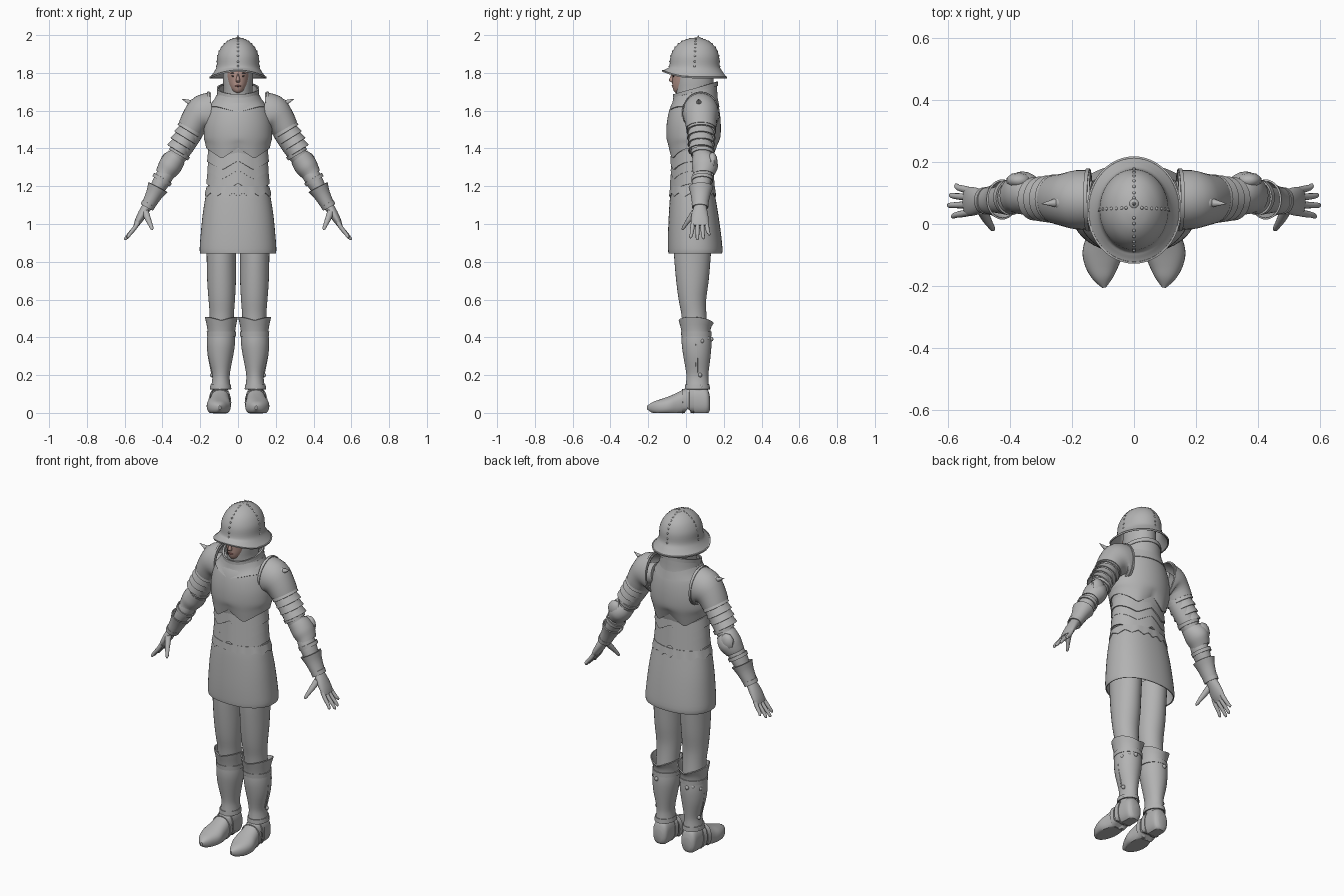
import bpy, bmesh, math
from mathutils import Vector, Matrix

def material(name, rgb):
    m = bpy.data.materials.new(name)
    m.diffuse_color = (*rgb, 1)
    return m

STEEL = material("steel grey", (0.45, 0.45, 0.45))
SKIN = material("skin", (0.45, 0.29, 0.25))
LIP = material("lip red", (0.32, 0.13, 0.12))
DARK = material("eye dark", (0.06, 0.045, 0.04))

def finish(name, bm, mat, thick=0, mirror=False, angle=40):
    """Turn a bmesh into a finished, smooth-by-angle object."""
    bmesh.ops.recalc_face_normals(bm, faces=bm.faces)
    me = bpy.data.meshes.new(name)
    bm.to_mesh(me)
    bm.free()
    me.materials.append(mat)
    ob = bpy.data.objects.new(name, me)
    bpy.context.collection.objects.link(ob)
    bpy.ops.object.select_all(action='DESELECT')
    ob.select_set(True)
    bpy.context.view_layer.objects.active = ob
    if thick:
        s = ob.modifiers.new("thickness", 'SOLIDIFY')
        s.thickness, s.offset = thick, 0
    if mirror:
        ob.modifiers.new("mirror", 'MIRROR').use_mirror_merge = False
    if ob.modifiers:
        bpy.ops.object.convert(target='MESH')
    bpy.ops.object.shade_smooth_by_angle(angle=math.radians(angle))
    return ob

def spline(rings, sub):
    """Smoothly subdivide ring data (x, y, z, radius u, radius v, weight)."""
    r = [tuple(q) + (0,) * (6 - len(q)) for q in rings]
    out = []
    for i in range(len(r) - 1):
        a, b, c, d = r[max(i - 1, 0)], r[i], r[i + 1], r[min(i + 2, len(r) - 1)]
        for k in range(sub):
            t = k / sub
            out.append([0.5 * (2 * q + (s - p) * t + (2 * p - 5 * q + 4 * s - e) * t * t
                        + (3 * q - p - 3 * s + e) * t ** 3) for p, q, s, e in zip(a, b, c, d)])
    return out + [list(r[-1])]

def loft(name, rings, seg=32, sub=3, mat=STEEL, thick=0, mirror=False, fix=None, v=(0, 1, 0), power=2.0):
    """Skin elliptical rings along a path; open shell when thick is set, else capped."""
    rs, v = spline(rings, sub), Vector(v)
    cs = [Vector(r[:3]) for r in rs]
    bm, rows = bmesh.new(), []
    for i, r in enumerate(rs):
        tan = cs[min(i + 1, len(cs) - 1)] - cs[max(i - 1, 0)]
        u = v.cross(tan).normalized()
        row = []
        for k in range(seg):
            a = math.tau * k / seg
            c, s = math.cos(a), math.sin(a)
            c = math.copysign(abs(c) ** (2 / power), c)
            s = math.copysign(abs(s) ** (2 / power), s)
            p = cs[i] + u * (c * max(r[3], 0.001)) + v * (s * max(r[4], 0.001))
            if fix:
                fix(p, r[5])
            row.append(bm.verts.new(p))
        rows.append(row)
    for a, b in zip(rows, rows[1:]):
        for k in range(seg):
            j = (k + 1) % seg
            bm.faces.new((a[k], a[j], b[j], b[k]))
    if not thick:
        bm.faces.new(rows[0])
        bm.faces.new(rows[-1])
    return finish(name, bm, mat, thick, mirror)

def balls(name, points, size, mat=STEEL, mirror=False):
    """Several small ellipsoids in one object."""
    bm = bmesh.new()
    for p in points:
        bmesh.ops.create_uvsphere(bm, u_segments=10, v_segments=6, radius=1,
                                  matrix=Matrix.Translation(p) @ Matrix.Diagonal((*size, 1)))
    return finish(name, bm, mat, mirror=mirror)

def cone(name, base, tip, r, mirror=False):
    base, d = Vector(base), Vector(tip) - Vector(base)
    bm = bmesh.new()
    bmesh.ops.create_cone(bm, cap_ends=True, segments=12, radius1=r, radius2=0.001, depth=d.length,
                          matrix=Matrix.Translation(base + d / 2) @ d.to_track_quat('Z', 'Y').to_matrix().to_4x4())
    return finish(name, bm, STEEL, mirror=mirror)

# Edge shapes
def chevron(p, w):
    p.z += w * abs((abs(p.x) / 0.085) % 2 - 1)

def dagged(p, w):
    p.z += w * abs((math.atan2(p.y - 0.03, p.x) * 14 / math.pi) % 2 - 1)

def raise_front(p, w):
    p.z += w * max(0, (0.045 - p.y) / 0.168) ** 2

def slope_back(p, w):
    p.z += w * (p.y - 0.05) / 0.11

def vee_front(p, w):
    p.z -= w * max(0, 1 - abs(p.x) / 0.11) * (p.y < 0.05)

def flat_sole(p, w):
    p.z = max(p.z, 0.02 if -0.005 < p.y < 0.025 else 0)

# Helmet with brim, knob and rivet rows
dome = [(0, .045, 1.775, .147, .168, .035), (0, .045, 1.805, .124, .147, .02), (0, .045, 1.835, .111, .131),
        (0, .047, 1.89, .106, .125), (0, .049, 1.935, .086, .104), (0, .05, 1.965, .056, .07),
        (0, .052, 1.98, .025, .032), (0, .053, 1.984, .002, .002)]
loft("helmet", dome, 48, 4, thick=.005, fix=raise_front)
loft("helmet_brim_edge", [(0, .045, 1.772, .147, .168, .035), (0, .045, 1.78, .149, .17, .035)], 48, 1,
     thick=.006, fix=raise_front)
cone("helmet_knob", (0, .065, 1.975), (0, .065, 2.0), .012)
balls("helmet_knob_base", [(0, .065, 1.983)], (.016, .016, .007))
rows = spline(dome[2:7], 2)
balls("helmet_rivets", [p for r in rows for p in ((0, r[1] + r[4], r[2]), (0, r[1] - r[4], r[2]),
      (r[3], r[1], r[2]), (-r[3], r[1], r[2]))], (.006, .006, .006))

# Head: face, coif and features
loft("face", [(0, -.02, 1.692, .012, .03), (0, -.008, 1.703, .034, .056), (0, .004, 1.73, .05, .076),
              (0, .01, 1.765, .06, .083), (0, .012, 1.81, .062, .086), (0, .02, 1.85, .05, .07)], mat=SKIN)
loft("coif", [(0, .05, 1.60, .115, .11), (0, .05, 1.66, .09, .1), (0, .045, 1.70, .077, .098),
              (0, .045, 1.76, .08, .1), (0, .045, 1.86, .08, .1)])
loft("nose", [(0, -.066, 1.80, .005, .009), (0, -.072, 1.78, .007, .011), (0, -.076, 1.759, .012, .014),
              (0, -.07, 1.75, .008, .006)], 12, mat=SKIN)
balls("lips", [(0, -.068, 1.731)], (.017, .008, .005), LIP)
balls("eyes", [(.025, -.0655, 1.783)], (.011, .004, .004), DARK, True)
balls("eyebrows", [(.026, -.066, 1.799)], (.015, .004, .0025), DARK, True)

# Gorget
loft("gorget", [(0, .05, 1.64, .128, .118), (0, .05, 1.67, .112, .113, .01), (0, .05, 1.715, .104, .11, .032)],
     48, thick=.007, fix=slope_back)
loft("gorget_rim", [(0, .05, 1.70, .108, .114, .03), (0, .05, 1.72, .108, .114, .032)], 48, 1,
     thick=.009, fix=slope_back)
loft("gorget_skirt", [(0, .043, 1.62, .15, .131, .03), (0, .048, 1.65, .128, .12, .02), (0, .05, 1.68, .112, .112)],
     48, thick=.006, fix=vee_front)

# Torso core, breastplate and waist lames
loft("torso", [(0, .033, 1.12, .158, .107), (0, .032, 1.22, .15, .10), (0, .032, 1.30, .148, .10),
               (0, .036, 1.40, .16, .118), (0, .04, 1.5, .168, .13), (0, .045, 1.6, .14, .11)], 48)
loft("breastplate", [(0, .05, 1.685, .095, .085), (0, .048, 1.65, .13, .112), (0, .044, 1.60, .157, .13),
                     (0, .041, 1.53, .175, .14), (0, .039, 1.46, .178, .14), (0, .036, 1.40, .171, .129, .03),
                     (0, .033, 1.345, .166, .118, .06)], 64, 4, thick=.006, fix=chevron)
for i, (z, rx, ry) in enumerate([(1.285, .158, .11), (1.235, .157, .108), (1.195, .159, .109), (1.165, .162, .112)]):
    loft(f"waist_lame_{i + 1}", [(0, .033, z + .075, rx - .004, ry - .004, .05), (0, .033, z, rx + .003, ry + .003, .05)],
         64, 1, thick=.006, fix=chevron)

# Skirt and its dagged trim
loft("skirt", [(0, .034, 1.21, .154, .106), (0, .035, 1.15, .168, .116), (0, .04, 1.05, .184, .128),
               (0, .045, .95, .194, .137), (0, .049, .87, .2, .141), (0, .049, .845, .197, .139)],
     48, thick=.006, power=2.25)
loft("skirt_trim", [(0, .034, 1.2, .163, .116), (0, .035, 1.145, .174, .122, .02)], 112, 1,
     thick=.004, fix=dagged, power=2.1)

# Arm, pauldron and its overlapping lames
loft("arm", [(.13, .075, 1.58, .06, .065), (.2, .077, 1.555, .06, .062), (.25, .08, 1.47, .056, .058),
             (.3, .085, 1.39, .052, .054), (.36, .09, 1.305, .045, .048), (.4, .083, 1.235, .046, .052),
             (.44, .078, 1.165, .036, .043), (.485, .075, 1.085, .025, .033)], 28, mirror=True)
loft("pauldron", [(.14, .078, 1.585, .108, .092), (.185, .078, 1.58, .1, .092), (.222, .078, 1.55, .078, .082),
                  (.25, .08, 1.505, .068, .076)], 32, thick=.007, mirror=True)
loft("pauldron_rim", [(.142, .078, 1.586, .112, .096), (.154, .078, 1.585, .111, .096)], 32, 1,
     thick=.008, mirror=True)
cone("pauldron_spike", (.235, .07, 1.635), (.297, .065, 1.662), .02, True)
balls("pauldron_spike_base", [(.24, .07, 1.637)], (.02, .026, .024), mirror=True)
for i in range(4):
    x, z = .236 + .021 * i, 1.525 - .034 * i
    r = .064 - .003 * i
    loft(f"shoulder_lame_{i + 1}", [(x, .08, z, r - .004, r + .002), (x + .022, .081, z - .036, r + .006, r + .012)],
         28, 1, thick=.006, mirror=True)

# Elbow guard with a rounded wing and straps
loft("elbow_guard", [(.325, .09, 1.355, .05, .052), (.343, .098, 1.332, .057, .062), (.362, .1, 1.304, .058, .066),
                     (.38, .097, 1.277, .051, .058), (.39, .092, 1.26, .046, .053)], 28, thick=.006, mirror=True)
balls("elbow_wing", [(.37, .14, 1.33)], (.042, .027, .05), mirror=True)
for name, x, y, z, r in (("upper_arm_band", .305, .087, 1.383, .056), ("forearm_band", .397, .086, 1.243, .052)):
    loft(name, [(x, y, z, r, r + .003), (x + .01, y, z - .017, r - .001, r + .002)], 28, 1, thick=.006, mirror=True)

# Gauntlet cuff, palm, fingers and thumb
loft("gauntlet_cuff", [(.424, .079, 1.195, .054, .062), (.445, .077, 1.155, .041, .049),
                       (.475, .075, 1.1, .033, .039)], 28, thick=.006, mirror=True)
loft("wrist_band", [(.472, .075, 1.108, .036, .042), (.483, .075, 1.088, .034, .04)], 28, 1, thick=.006, mirror=True)
loft("palm", [(.48, .075, 1.095, .026, .032), (.505, .073, 1.055, .024, .043), (.528, .073, 1.015, .019, .047),
              (.542, .073, .99, .012, .043)], 24, mirror=True)
for n, y0, y1, x1, z1 in (("index", .038, .025, .585, .925), ("middle", .062, .06, .598, .915),
                          ("ring", .085, .092, .592, .92), ("little", .107, .123, .575, .94)):
    loft(n + "_finger", [(.528, y0, 1.01, .012, .012), (.548, (y0 * 2 + y1) / 3, .978, .0115, .0115),
                         ((x1 + .55) / 2 + .005, (y0 + 2 * y1) / 3, (z1 + .97) / 2, .0095, .0095),
                         (x1 - .003, y1, z1 + .007, .008, .008), (x1, y1, z1, .003, .003)], 12, mirror=True)
loft("thumb", [(.492, .05, 1.07, .018, .02), (.478, .022, 1.03, .016, .017), (.465, .0, 1.0, .012, .012),
               (.456, -.014, .978, .009, .009), (.453, -.018, .968, .003, .004)], 14, mirror=True)

# Legs, knee flare and greaves
loft("leg", [(.088, .036, .92, .08, .1), (.088, .034, .83, .078, .097), (.087, .034, .7, .076, .086),
             (.086, .034, .6, .07, .073), (.086, .042, .52, .064, .066), (.088, .05, .42, .062, .066),
             (.09, .055, .3, .052, .058), (.091, .06, .18, .04, .05), (.095, .06, .08, .04, .05)], 32, mirror=True)
def knee_edge(p, w):
    p.z += w * (abs(p.x - .088) / .085 - .5) - w * .3 * (p.y - .05) / .09
loft("knee_flare", [(.088, .054, .40, .068, .07), (.088, .052, .45, .072, .077), (.088, .054, .495, .084, .09, .025)],
     32, thick=.006, mirror=True, fix=knee_edge)
loft("knee_band", [(.088, .054, .43, .074, .077), (.088, .055, .405, .073, .076)], 32, 1, thick=.007, mirror=True)
loft("greave", [(.089, .055, .43, .068, .073), (.09, .056, .37, .071, .076), (.092, .058, .3, .063, .069),
                (.09, .06, .22, .046, .057), (.09, .06, .18, .043, .055), (.091, .06, .13, .05, .06)],
     32, thick=.006, mirror=True)
loft("ankle_band", [(.092, .06, .15, .051, .062), (.092, .06, .125, .054, .064)], 32, 1, thick=.006, mirror=True)
balls("greave_buckles", [(.1, .135, .39), (.125, .115, .395), (.152, .085, .38), (.137, .075, .2), (.135, .08, .14)],
      (.012, .01, .012), mirror=True)
loft("greave_hinge", [(.161, .056, .365, .004, .006), (.156, .057, .3, .004, .006), (.138, .058, .21, .004, .006)],
     8, mirror=True)

# Sabatons with flat soles and instep plates
loft("sabaton", [(.093, .127, .05, .025, .035), (.093, .112, .06, .044, .068), (.093, .07, .065, .048, .078),
                 (.094, .025, .065, .049, .074), (.095, -.005, .06, .051, .068), (.098, -.05, .045, .058, .06),
                 (.102, -.095, .036, .064, .05), (.103, -.135, .03, .054, .042), (.1, -.175, .028, .033, .03),
                 (.096, -.205, .028, .006, .01)], 32, 4, mirror=True, fix=flat_sole, v=(0, 0, 1), power=2.3)
for i, (y, z, rx, rz) in enumerate([(.015, .064, .053, .076), (-.02, .056, .056, .069)]):
    loft(f"instep_plate_{i + 1}", [(.095, y + .025, z, rx - .002, rz - .001), (.096, y, z, rx + .002, rz - .002)],
         32, 1, thick=.005, mirror=True, fix=flat_sole, v=(0, 0, 1), power=2.3)
